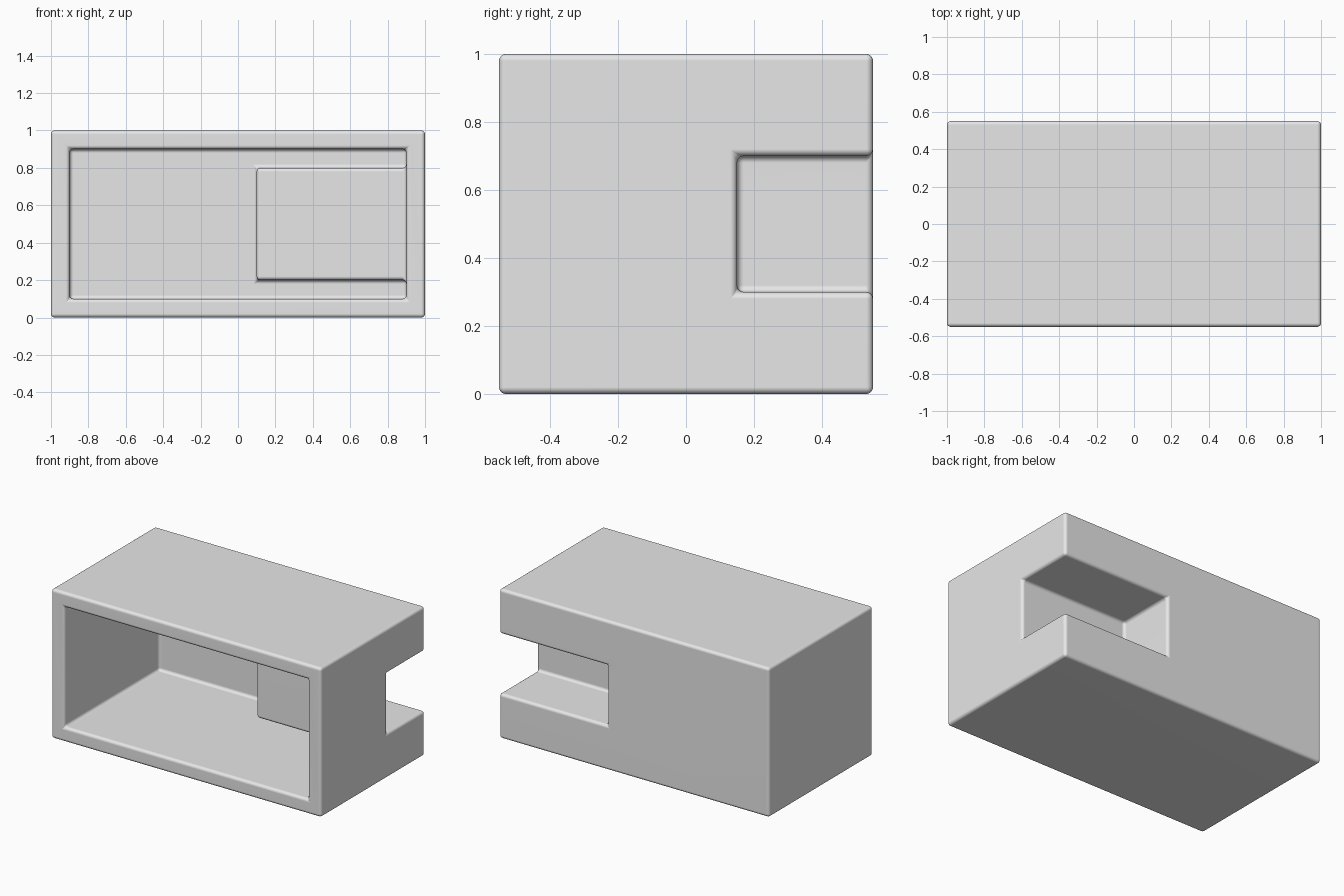
import bpy

default = bpy.data.objects.get("Cube")
if default:
    bpy.data.objects.remove(default, do_unlink=True)

grey = bpy.data.materials.new("plain grey")
grey.use_nodes = True
colour = (0.8, 0.8, 0.8, 1)
grey.diffuse_color = colour
grey.node_tree.nodes["Principled BSDF"].inputs["Base Color"].default_value = colour


def block(name, low, high, helper=True):
    """Box between two opposite corners."""
    centre = [(a + b) / 2 for a, b in zip(low, high)]
    bpy.ops.mesh.primitive_cube_add(size=1, location=centre)
    obj = bpy.context.object
    obj.name = name
    obj.scale = [b - a for a, b in zip(low, high)]
    bpy.ops.object.transform_apply(location=True, rotation=False, scale=True)
    obj.data.materials.append(grey)
    obj.hide_render = helper
    return obj


def cut(target, cutter):
    """Subtract the cutter for good, then drop it."""
    mod = target.modifiers.new("cut", 'BOOLEAN')
    mod.operation = 'DIFFERENCE'
    mod.solver = 'EXACT'
    mod.object = cutter
    bpy.context.view_layer.objects.active = target
    bpy.ops.object.modifier_apply(modifier=mod.name)
    bpy.data.objects.remove(cutter, do_unlink=True)


# Outer housing
housing = block("housing", (-1, -0.55, 0), (1, 0.55, 1), helper=False)

# Front cavity, leaving a casing in the rear corner around the notch
cavity = block("cavity", (-0.9, -1, 0.1), (0.9, 0.45, 0.9))
cut(cavity, block("casing", (0.1, 0.05, 0.2), (1.5, 1, 0.8)))
cut(housing, cavity)

# Notch open to the left side and the back
cut(housing, block("notch", (0.2, 0.15, 0.3), (1.5, 1, 0.7)))

# Softly rounded edges
bevel = housing.modifiers.new("rounded edges", 'BEVEL')
bevel.width = 0.02
bevel.segments = 4
bevel.limit_method = 'ANGLE'
bevel.use_clamp_overlap = False
bpy.ops.object.select_all(action='DESELECT')
housing.select_set(True)
bpy.context.view_layer.objects.active = housing
bpy.ops.object.shade_smooth()
housing.modifiers.new("flat faces", 'WEIGHTED_NORMAL').keep_sharp = True
